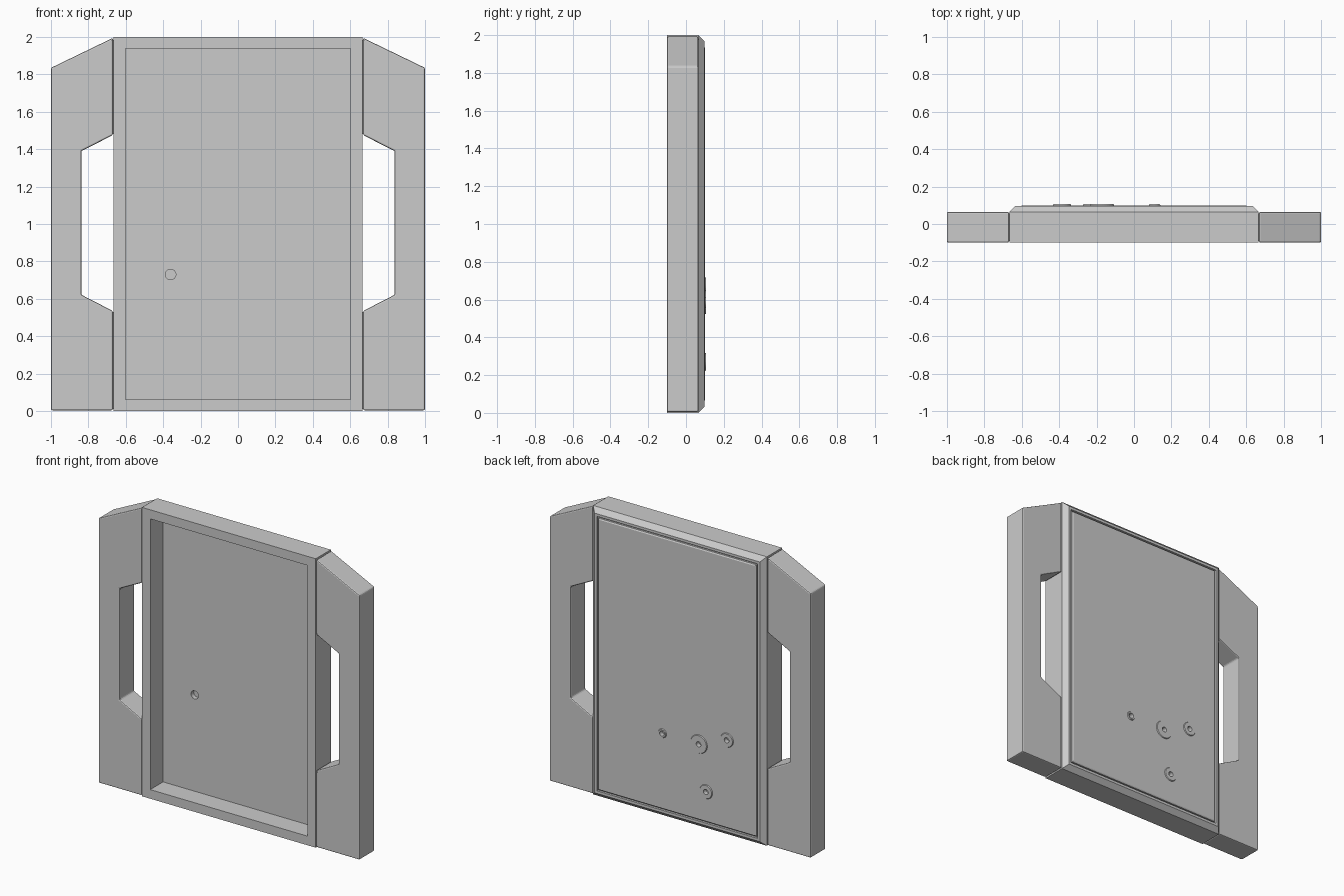
import bpy, bmesh, math

if "Cube" in bpy.data.objects:
    bpy.data.objects.remove(bpy.data.objects["Cube"])


def make_object(name, bm):
    bmesh.ops.recalc_face_normals(bm, faces=bm.faces)
    mesh = bpy.data.meshes.new(name)
    bm.to_mesh(mesh)
    bm.free()
    obj = bpy.data.objects.new(name, mesh)
    bpy.context.collection.objects.link(obj)
    return obj


def loft(bm, rings, cap=True, closed=False):
    """Bridge successive rings of points, capping or closing the ends."""
    loops = [[bm.verts.new(p) for p in ring] for ring in rings]
    pairs = list(zip(loops, loops[1:]))
    if closed:
        pairs.append((loops[-1], loops[0]))
    for a, b in pairs:
        n = len(a)
        for i in range(n):
            j = (i + 1) % n
            bm.faces.new((a[i], a[j], b[j], b[i]))
    if cap and not closed:
        bm.faces.new(loops[0])
        bm.faces.new(loops[-1])


def rect(inset, y):
    x, lo, hi = 0.665 - inset, inset, 2 - inset
    return [(-x, y, lo), (x, y, lo), (x, y, hi), (-x, y, hi)]


def circle(x, z, r, y, n=32):
    return [(x + r * math.cos(2 * math.pi * i / n), y,
             z + r * math.sin(2 * math.pi * i / n)) for i in range(n)]


# Slab body: recessed front tray, chamfered back rim, groove and back panel
bm = bmesh.new()
loft(bm, [rect(i, y) for i, y in (
    (0.063, 0.04), (0.063, -0.1), (0, -0.1), (0, 0.065), (0.032, 0.097),
    (0.05, 0.097), (0.05, 0.082), (0.06, 0.082), (0.06, 0.095), (0.068, 0.1))])
body = make_object("tray_body", bm)

# Side handles, one profile mirrored
profile = [(0.669, 0.004), (1, 0.004), (1, 1.835), (0.669, 1.995), (0.669, 1.475),
           (0.838, 1.39), (0.838, 0.622), (0.669, 0.535)]
for name, s in (("left_handle", -1), ("right_handle", 1)):
    bm = bmesh.new()
    loft(bm, [[(s * x, y, z) for x, z in profile] for y in (-0.1, 0.065)])
    handle = make_object(name, bm)
    bevel = handle.modifiers.new("soft_edges", 'BEVEL')
    bevel.width = 0.008
    bevel.segments = 2

# Thin strips joining each handle to the body above and below the grip
bm = bmesh.new()
for s in (-1, 1):
    for lo, hi in ((0.01, 0.53), (1.48, 1.985)):
        loft(bm, [[(s * 0.66, y, lo), (s * 0.675, y, lo), (s * 0.675, y, hi),
                   (s * 0.66, y, hi)] for y in (-0.09, 0.055)])
make_object("handle_joints", bm)

# Round bosses on the back: x, z, radius
bosses = [(0.11, 0.585, 0.032), (-0.17, 0.585, 0.065),
          (-0.385, 0.67, 0.05), (-0.225, 0.27, 0.05)]
for i, (x, z, r) in enumerate(bosses):
    bm = bmesh.new()
    hole = 0.018
    loft(bm, [circle(x, z, hole, 0.098), circle(x, z, hole, 0.106),
              circle(x, z, r - 0.005, 0.106), circle(x, z, r, 0.098)], closed=True)
    make_object(f"back_boss_{i + 1}", bm)

# Blind holes: one in the tray floor, one in each boss
bm = bmesh.new()
loft(bm, [circle(-0.36, 0.73, 0.028, y) for y in (0.02, 0.07)])
for x, z, r in bosses:
    loft(bm, [circle(x, z, 0.018, y) for y in (0.075, 0.12)])
cutter = make_object("hole_cutter", bm)
cutter.hide_render = True
cutter.hide_set(True)
cut = body.modifiers.new("holes", 'BOOLEAN')
cut.operation = 'DIFFERENCE'
cut.object = cutter
cut.solver = 'EXACT'
